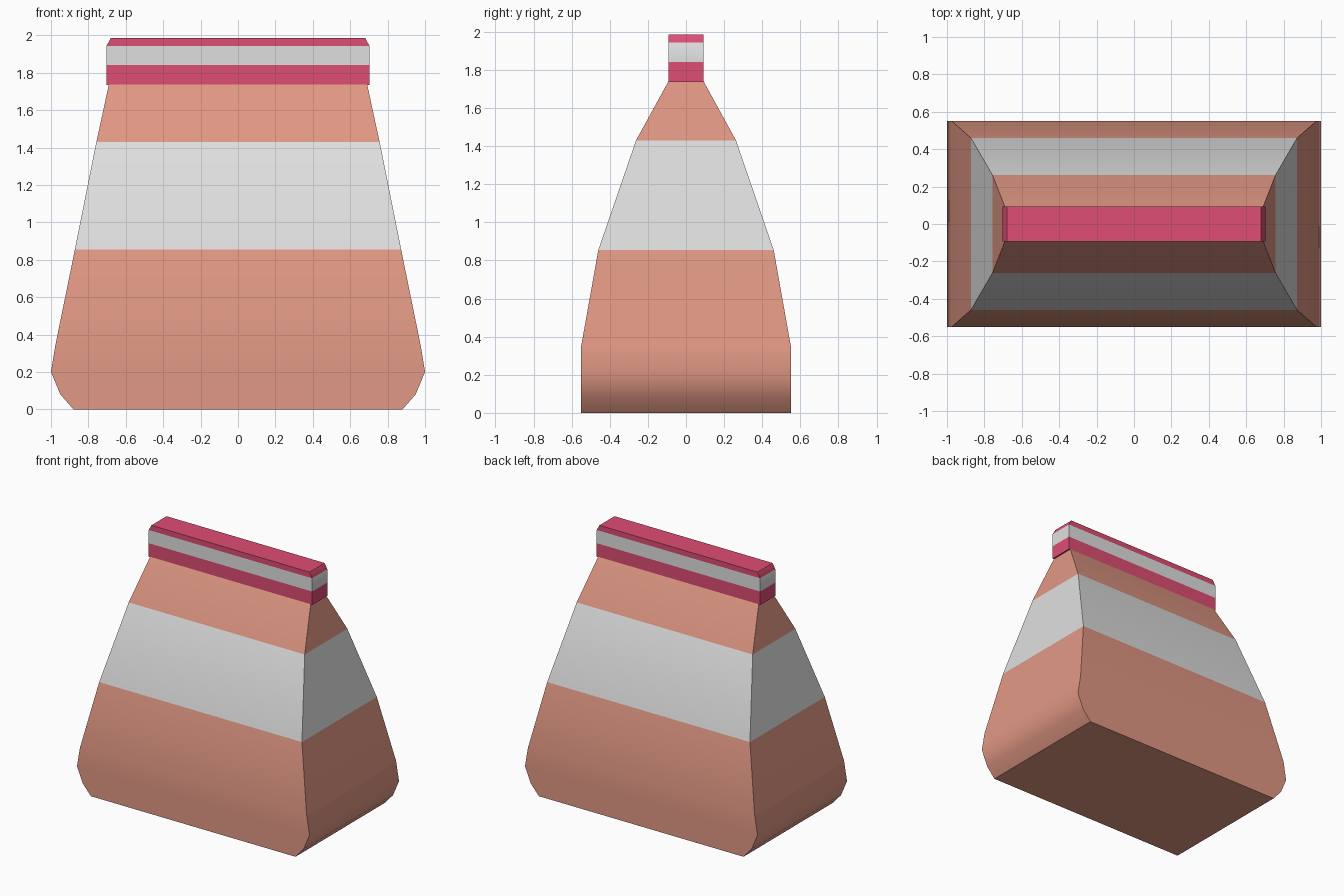
import bpy, bmesh, math

if "Cube" in bpy.data.objects:
    bpy.data.objects.remove(bpy.data.objects["Cube"])


def material(name, rgb):
    m = bpy.data.materials.new(name)
    m.diffuse_color = (*rgb, 1)
    m.use_nodes = True
    m.node_tree.nodes["Principled BSDF"].inputs["Base Color"].default_value = m.diffuse_color
    return m


salmon = material("salmon", (0.753, 0.314, 0.231))
grey = material("light grey", (0.74, 0.74, 0.74))
pink = material("pink", (0.73, 0.075, 0.175))


def loft(name, sections, mats, stripe):
    """Stack rectangles (z, half width, half depth); faces centred inside stripe get material 1."""
    bm = bmesh.new()
    rings = [[bm.verts.new((sx * hx, sy * hy, z))
              for sx, sy in ((-1, -1), (1, -1), (1, 1), (-1, 1))]
             for z, hx, hy in sections]
    for a, b in zip(rings, rings[1:]):
        for i in range(4):
            j = (i + 1) % 4
            bm.faces.new((a[i], a[j], b[j], b[i]))
    bm.faces.new(rings[0][::-1])
    bm.faces.new(rings[-1])
    for f in bm.faces:
        f.material_index = int(stripe[0] < f.calc_center_median().z < stripe[1])
    mesh = bpy.data.meshes.new(name)
    bm.to_mesh(mesh)
    bm.free()
    for m in mats:
        mesh.materials.append(m)
    ob = bpy.data.objects.new(name, mesh)
    bpy.context.collection.objects.link(ob)
    bpy.context.view_layer.objects.active = ob
    bpy.ops.object.select_all(action='DESELECT')
    ob.select_set(True)
    bpy.ops.object.shade_smooth_by_angle(angle=math.radians(40))
    return ob


# Tapered bag with a wide pale label band
loft("bag_body", [
    (0.0, 0.88, 0.55), (0.08, 0.95, 0.55), (0.2, 1.0, 0.55), (0.35, 0.975, 0.55),
    (0.855, 0.872, 0.46), (1.43, 0.757, 0.262), (1.74, 0.69, 0.092),
], (salmon, grey), (0.855, 1.43))

# Folded top strip with a pale stripe and clipped ends
loft("folded_top", [
    (1.735, 0.703, 0.093), (1.84, 0.703, 0.093),
    (1.943, 0.703, 0.093), (1.985, 0.68, 0.093),
], (pink, grey), (1.84, 1.943))
